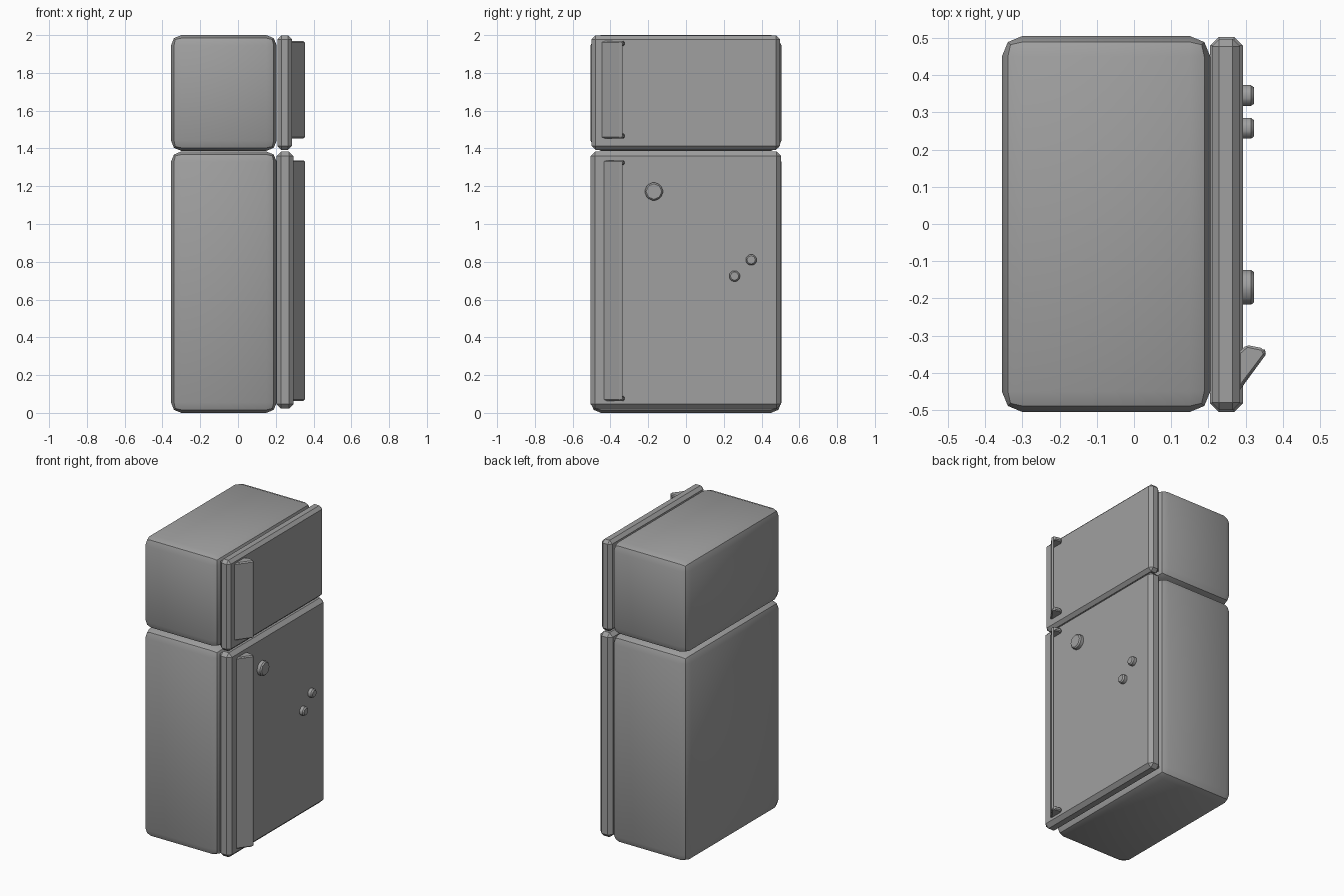
import bpy, bmesh, math

default = bpy.data.objects.get("Cube")
if default:
    bpy.data.objects.remove(default, do_unlink=True)

grey = bpy.data.materials.new("grey enamel")
grey.use_nodes = True
colour = (0.35, 0.35, 0.35, 1)
grey.diffuse_color = colour
grey.node_tree.nodes["Principled BSDF"].inputs["Base Color"].default_value = colour


def finish(name, bm, bevel, segments=1, smooth=False):
    """Turn a bmesh into a grey object with bevelled edges."""
    bmesh.ops.recalc_face_normals(bm, faces=bm.faces)
    mesh = bpy.data.meshes.new(name)
    bm.to_mesh(mesh)
    bm.free()
    mesh.materials.append(grey)
    obj = bpy.data.objects.new(name, mesh)
    bpy.context.collection.objects.link(obj)
    bpy.ops.object.select_all(action="DESELECT")
    obj.select_set(True)
    bpy.context.view_layer.objects.active = obj
    mod = obj.modifiers.new("Bevel", "BEVEL")
    mod.width = bevel
    mod.segments = segments
    mod.limit_method = "ANGLE"
    bpy.ops.object.modifier_apply(modifier=mod.name)
    if smooth:
        bpy.ops.object.shade_smooth_by_angle(angle=math.radians(30))
    return obj


def box(name, x, y, z, bevel, segments=1, smooth=False):
    """Box from (low, high) ranges."""
    bm = bmesh.new()
    bmesh.ops.create_cube(bm, size=1)
    for v in bm.verts:
        v.co = [r[0] if c < 0 else r[1] for c, r in zip(v.co, (x, y, z))]
    return finish(name, bm, bevel, segments, smooth)


def prism(name, outline, z, bevel):
    """Extrude an xy outline upward."""
    bm = bmesh.new()
    face = bm.faces.new([bm.verts.new((x, y, z[0])) for x, y in outline])
    up = bmesh.ops.extrude_face_region(bm, geom=[face])["geom"]
    for v in up:
        if isinstance(v, bmesh.types.BMVert):
            v.co.z = z[1]
    return finish(name, bm, bevel)


def knob(name, y, z, radius):
    """Octagonal disc standing out from the lower door."""
    bm = bmesh.new()
    bmesh.ops.create_cone(bm, cap_ends=True, segments=8, radius1=radius,
                          radius2=radius, depth=0.06)
    for v in bm.verts:
        a, b, c = v.co
        v.co = (0.292 + c, y + b, z + a)
    return finish(name, bm, 0.008, smooth=True)


# Cabinets
body_x, body_y = (-0.355, 0.205), (-0.505, 0.505)
box("freezer_cabinet", body_x, body_y, (1.387, 2.0), 0.055, 2, True)
box("fridge_cabinet", body_x, body_y, (0.0, 1.384), 0.055, 2, True)

# Doors
box("freezer_door", (0.209, 0.285), (-0.5, 0.497), (1.393, 1.998), 0.02)
box("fridge_door", (0.204, 0.293), (-0.505, 0.503), (0.022, 1.384), 0.024)

# Handles: a slanted plate closed by a wedge at each end
plate = [(0.278, -0.455), (0.355, -0.35), (0.351, -0.334), (0.278, -0.432)]
wedge = [(0.28, -0.448), (0.354, -0.35), (0.347, -0.334), (0.303, -0.325), (0.28, -0.345)]
for part, low, high in (("freezer", 1.453, 1.968), ("fridge", 0.064, 1.337)):
    prism(part + "_handle_plate", plate, (low + 0.004, high - 0.004), 0.003)
    prism(part + "_handle_lower_bracket", wedge, (low, low + 0.025), 0.006)
    prism(part + "_handle_upper_bracket", wedge, (high - 0.025, high), 0.006)

# Round knobs on the lower door
knob("large_knob", -0.17, 1.172, 0.05)
knob("small_knob_upper", 0.345, 0.81, 0.031)
knob("small_knob_lower", 0.257, 0.724, 0.031)
